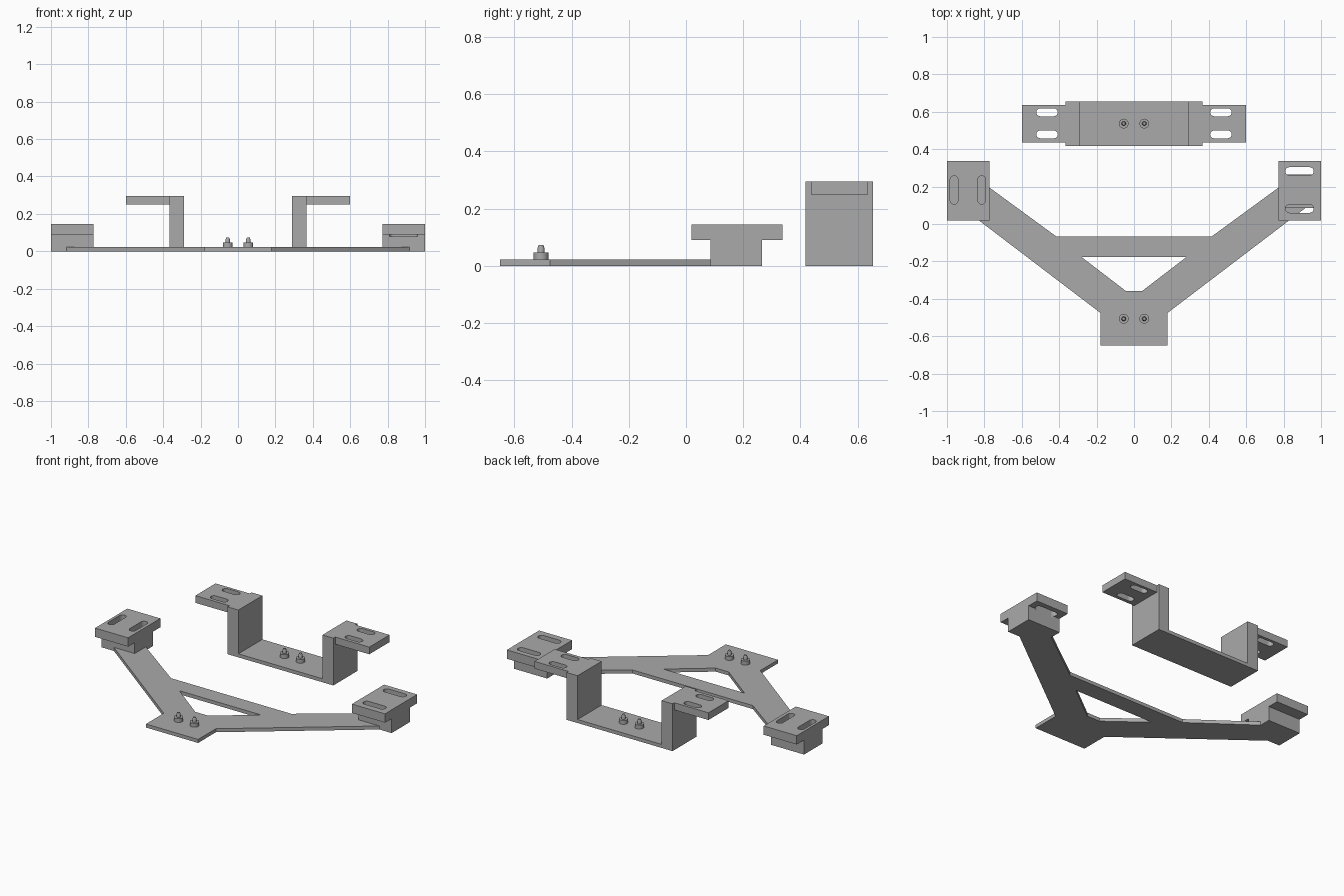
import bpy, bmesh, math
from mathutils import Vector

cube = bpy.data.objects.get("Cube")
if cube:
    bpy.data.objects.remove(cube, do_unlink=True)

GREY = (0.4, 0.4, 0.4, 1.0)
steel = bpy.data.materials.new("grey metal")
steel.use_nodes = True
steel.diffuse_color = GREY
steel.node_tree.nodes["Principled BSDF"].inputs["Base Color"].default_value = GREY


def prism(name, outline, axis, start, end):
    """Extrude a flat outline along x, y or z; outline uses the other two axes in order."""
    def place(p, d):
        co = list(p)
        co.insert("xyz".index(axis), d)
        return co
    bm = bmesh.new()
    face = bm.faces.new([bm.verts.new(place(p, start)) for p in outline])
    result = bmesh.ops.extrude_face_region(bm, geom=[face])
    for v in result["geom"]:
        if isinstance(v, bmesh.types.BMVert):
            v.co["xyz".index(axis)] = end
    bmesh.ops.recalc_face_normals(bm, faces=bm.faces)
    mesh = bpy.data.meshes.new(name)
    bm.to_mesh(mesh)
    bm.free()
    mesh.materials.append(steel)
    obj = bpy.data.objects.new(name, mesh)
    bpy.context.collection.objects.link(obj)
    return obj


def mirrored(half):
    """Complete a symmetric outline from its +x half."""
    return half + [(-x, y) for x, y in reversed(half)]


def rect(x0, x1, y0, y1):
    return [(x0, y0), (x1, y0), (x1, y1), (x0, y1)]


def slot(cx, cy, length, width, along_x):
    """Outline of a slot with round ends."""
    r, reach, pts = width / 2, (length - width) / 2, []
    for i in range(18):
        side = 1 if i < 9 else -1
        a = math.pi * (i % 9) / 8 - math.pi / 2
        u, v = side * (reach + r * math.cos(a)), side * r * math.sin(a)
        pts.append((cx + u, cy + v) if along_x else (cx - v, cy + u))
    return pts


def cut(obj, outlines, z0, z1):
    """Cut vertical holes through a part and discard the cutters."""
    for outline in outlines:
        cutter = prism("cutter", outline, "z", z0, z1)
        cutter.hide_render = True
        mod = obj.modifiers.new("hole", "BOOLEAN")
        mod.operation, mod.solver, mod.object = "DIFFERENCE", "EXACT", cutter
        bpy.context.view_layer.update()
        graph = bpy.context.evaluated_depsgraph_get()
        mesh = bpy.data.meshes.new_from_object(obj.evaluated_get(graph))
        obj.modifiers.clear()
        obj.data = mesh
        bpy.data.objects.remove(cutter, do_unlink=True)


def stud(name, x, y):
    """Round collar with a short pointed pin, turned as one profile."""
    profile = [(0.026, 0.02), (0.026, 0.046), (0.012, 0.046), (0.012, 0.062), (0.008, 0.073)]
    bm = bmesh.new()
    n, rings = 24, []
    for r, z in profile:
        rings.append([bm.verts.new((x + r * math.cos(2 * math.pi * i / n),
                                    y + r * math.sin(2 * math.pi * i / n), z)) for i in range(n)])
    for a, b in zip(rings, rings[1:]):
        for i in range(n):
            j = (i + 1) % n
            bm.faces.new((a[i], a[j], b[j], b[i]))
    bm.faces.new(rings[-1])
    bm.faces.new(rings[0][::-1])
    mesh = bpy.data.meshes.new(name)
    bm.to_mesh(mesh)
    bm.free()
    mesh.materials.append(steel)
    obj = bpy.data.objects.new(name, mesh)
    bpy.context.collection.objects.link(obj)
    bpy.ops.object.select_all(action="DESELECT")
    obj.select_set(True)
    bpy.context.view_layer.objects.active = obj
    bpy.ops.object.shade_smooth_by_angle(angle=math.radians(30))


# Front frame: mounting tab, two splayed arms and a cross bar
THICK = 0.022
frame = prism("front_frame", mirrored([
    (0.18, -0.65), (0.18, -0.475), (0.916, 0.085), (0.916, 0.2),
    (0.78, 0.2), (0.415, -0.067)]), "z", 0, THICK)
cut(frame, [mirrored([(0.045, -0.357), (0.28, -0.177)])], -0.1, 0.1)

# Stepped pads at the arm ends
tee = [(0.085, 0), (0.265, 0), (0.265, 0.09), (0.337, 0.09),
       (0.337, 0.145), (0.02, 0.145), (0.02, 0.09), (0.085, 0.09)]
left_pad = prism("left_pad", tee, "x", 0.772, 1.0)
right_pad = prism("right_pad", tee, "x", -1.0, -0.772)
cut(left_pad, [slot(0.885, y, 0.152, 0.044, True) for y in (0.082, 0.282)], 0.08, 0.2)
cut(right_pad, [slot(x, 0.182, 0.152, 0.042, False) for x in (-0.962, -0.814)], 0.08, 0.2)

# Rear bracket: U-shaped channel with slotted side flanges
prism("rear_bracket", mirrored([
    (0.365, 0), (0.365, 0.295), (0.29, 0.295), (0.29, THICK)]), "y", 0.418, 0.654)
for side, label in ((1, "left"), (-1, "right")):
    x0, x1 = sorted((side * 0.365, side * 0.6))
    flange = prism(label + "_flange", rect(x0, x1, 0.437, 0.636), "z", 0.25, 0.295)
    cut(flange, [slot(side * 0.465, y, 0.115, 0.042, True) for y in (0.479, 0.597)], 0.2, 0.4)

# Studs on the tab and on the channel floor
for place, y in (("front", -0.507), ("rear", 0.537)):
    for label, x in (("left", 0.055), ("right", -0.055)):
        stud(place + "_" + label + "_stud", x, y)
